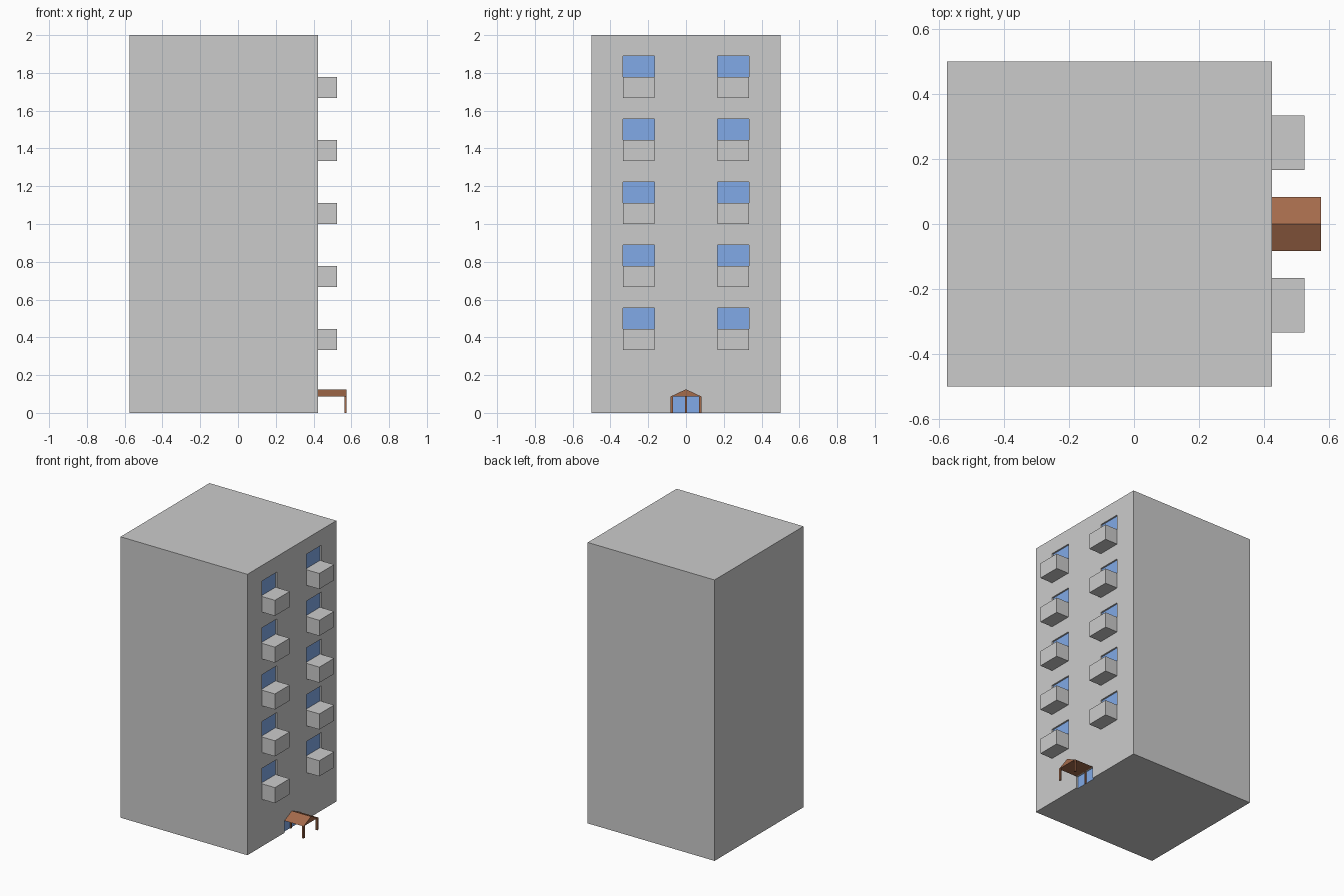
import bpy, bmesh

if "Cube" in bpy.data.objects:
    bpy.data.objects.remove(bpy.data.objects["Cube"])

FACE = 0.424      # x of the balcony wall
RECESS = 0.012    # depth of window and door openings
FLOOR = 1 / 3


def material(name, rgb):
    m = bpy.data.materials.new(name)
    m.diffuse_color = (*rgb, 1)
    m.use_nodes = True
    m.node_tree.nodes["Principled BSDF"].inputs["Base Color"].default_value = m.diffuse_color
    return m


glass = material("glass", (0.22, 0.40, 0.80))
wood = material("wood", (0.37, 0.145, 0.07))


def mesh_object(name, bm, mat=None):
    bmesh.ops.recalc_face_normals(bm, faces=bm.faces)
    me = bpy.data.meshes.new(name)
    bm.to_mesh(me)
    bm.free()
    ob = bpy.data.objects.new(name, me)
    bpy.context.collection.objects.link(ob)
    if mat:
        me.materials.append(mat)
    return ob


def add_box(bm, lo, hi):
    vs = bmesh.ops.create_cube(bm, size=1)["verts"]
    for v in vs:
        for i in range(3):
            v.co[i] = hi[i] if v.co[i] > 0 else lo[i]


def box(name, lo, hi, mat=None):
    bm = bmesh.new()
    add_box(bm, lo, hi)
    return mesh_object(name, bm, mat)


def pane(name, y0, y1, z0, z1):
    bm = bmesh.new()
    x = FACE - RECESS + 0.0005
    pts = [(x, y0, z0), (x, y1, z0), (x, y1, z1), (x, y0, z1)]
    bm.faces.new([bm.verts.new(p) for p in pts])
    ob = mesh_object(name, bm, glass)
    if ob.data.polygons[0].normal.x < 0:
        ob.data.flip_normals()


# Tower block, with shallow openings cut for the windows and entrance
tower = box("tower", (-0.575, -0.5, 0), (FACE, 0.5, 2))
cut = bmesh.new()

# Five floors of windows, each with a solid balcony below, on both sides
for floor in range(1, 6):
    z = floor * FLOOR
    for y0, y1 in ((-1 / 3, -1 / 6), (1 / 6, 1 / 3)):
        add_box(cut, (FACE - RECESS, y0, z + 1 / 9), (FACE + 0.1, y1, z + 2 / 9))
        pane("window", y0, y1, z + 1 / 9, z + 2 / 9)
        box("balcony", (FACE, y0, z), (FACE + 0.1, y1, z + 1 / 9))

# Entrance doors with a central mullion
W, EAVE, RIDGE, OUT = 0.083, 0.086, 0.125, 0.575
add_box(cut, (FACE - RECESS, -W, -0.1), (FACE + 0.1, W, EAVE))
pane("door_glass", -W, W, 0, EAVE)
box("door_mullion", (FACE - RECESS, -0.006, 0), (FACE - 0.002, 0.006, EAVE), wood)

cutter = mesh_object("opening_cutter", cut)
cutter.hide_render = True
cutter.hide_viewport = True
mod = tower.modifiers.new("openings", "BOOLEAN")
mod.object = cutter
mod.operation = "DIFFERENCE"
mod.solver = "EXACT"

# Gabled porch roof: triangle extruded out from the wall
bm = bmesh.new()
tri = bm.faces.new([bm.verts.new((FACE, y, z)) for y, z in ((-W, EAVE), (W, EAVE), (0, RIDGE))])
new = bmesh.ops.extrude_face_region(bm, geom=[tri], use_keep_orig=True)["geom"]
for v in new:
    if isinstance(v, bmesh.types.BMVert):
        v.co.x = OUT
mesh_object("porch_roof", bm, wood)

# Porch posts
for s in (-1, 1):
    y0, y1 = sorted((s * (W - 0.014), s * W))
    box("porch_post", (OUT - 0.012, y0, 0), (OUT, y1, EAVE), wood)
